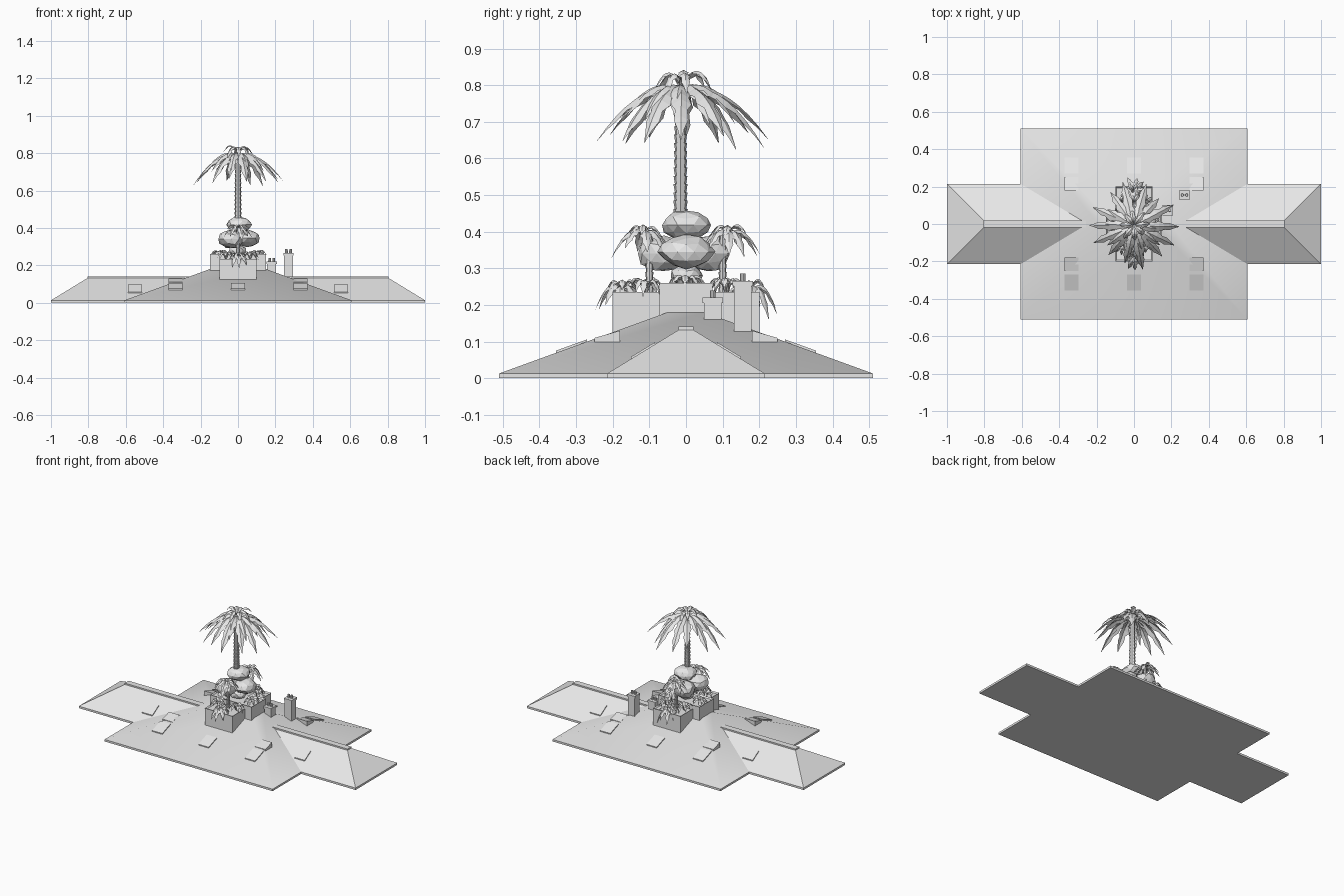
import bpy, bmesh, math, random
from mathutils import Vector

if "Cube" in bpy.data.objects:
    bpy.data.objects.remove(bpy.data.objects["Cube"])

random.seed(7)
grey = bpy.data.materials.new("light grey")
grey.diffuse_color = (0.8, 0.8, 0.8, 1)
grey.use_nodes = True
grey.node_tree.nodes["Principled BSDF"].inputs["Base Color"].default_value = grey.diffuse_color


def finish(bm, name, recalc=True):
    if recalc:
        bmesh.ops.recalc_face_normals(bm, faces=bm.faces)
    me = bpy.data.meshes.new(name)
    bm.to_mesh(me)
    bm.free()
    me.materials.append(grey)
    ob = bpy.data.objects.new(name, me)
    bpy.context.collection.objects.link(ob)
    return ob


def loft(name, rings):
    """Stack of rectangles (half x, half y, z) joined into a closed solid."""
    bm = bmesh.new()
    loops = [[bm.verts.new((sx * hx, sy * hy, z)) for sx, sy in ((-1, -1), (1, -1), (1, 1), (-1, 1))]
             for hx, hy, z in rings]
    for a, b in zip(loops, loops[1:]):
        for i in range(4):
            bm.faces.new((a[i], a[(i + 1) % 4], b[(i + 1) % 4], b[i]))
    bm.faces.new(loops[0])
    bm.faces.new(loops[-1])
    return finish(bm, name)


def add_box(bm, x0, x1, y0, y1, z0, z1):
    vs = bmesh.ops.create_cube(bm, size=1)["verts"]
    for v in vs:
        v.co = Vector(((x0 + x1) / 2 + v.co.x * (x1 - x0), (y0 + y1) / 2 + v.co.y * (y1 - y0),
                       (z0 + z1) / 2 + v.co.z * (z1 - z0)))
    return vs


# Roofs: low central hip plus a long cross wing with a ridge cap
main = loft("main_roof", [(0.607, 0.51, 0), (0.607, 0.51, 0.013), (0.15, 0.05, 0.18)])
bpy.context.view_layer.objects.active = main
main.select_set(True)
bpy.ops.object.shade_smooth_by_angle(angle=math.radians(40))
loft("wing_roof", [(1, 0.215, 0), (1, 0.215, 0.013), (0.805, 0.02, 0.132)])
loft("ridge_cap", [(0.805, 0.02, 0.128), (0.805, 0.02, 0.141)])


# Roof windows: thin plates lying on the slopes
def roof_window(name, x, ya, yb, height, w, side):
    bm = bmesh.new()
    vs = add_box(bm, x - w, x + w, ya, yb, 0, 0.006)
    for v in vs:
        v.co.z += height(v.co.y)
        v.co.y *= side
    finish(bm, name)


def main_height(y):
    return 0.013 + (0.51 - y) * 0.363


def wing_height(y):
    return 0.013 + (0.215 - y) * 0.61


for side in (-1, 1):
    for x in (-0.335, 0, 0.335):
        roof_window("roof_window", x, 0.27, 0.355, main_height, 0.037, side)
    for x in (-0.55, 0.55):
        roof_window("wing_window", x, 0.085, 0.15, wing_height, 0.037, side)
    # small dormers close to the hips
    for x in (-0.335, 0.335):
        bm = bmesh.new()
        add_box(bm, x - 0.037, x + 0.037, min(side * .18, side * .25), max(side * .18, side * .25), 0.06, 0.13)
        for v in bm.verts:
            if v.co.z > 0.1 and abs(v.co.y) > 0.2:
                v.co.z = 0.11
        finish(bm, "small_dormer")


# Planters: boxes with a recessed soil surface
def planter(name, hx, hy, z0, z1):
    bm = bmesh.new()
    add_box(bm, -hx, hx, -hy, hy, z0, z1)
    bm.normal_update()
    top = [f for f in bm.faces if f.normal.z > 0.9]
    bmesh.ops.inset_region(bm, faces=top, thickness=0.01)
    for v in top[0].verts:
        v.co.z -= 0.008
    finish(bm, name)


planter("long_planter", 0.1, 0.2, 0.1, 0.235)
planter("middle_planter", 0.15, 0.073, 0.13, 0.26)


# Chimneys with cap and two pots
def chimney(name, x, y, h, z0, z1):
    bm = bmesh.new()
    add_box(bm, x - h, x + h, y - h, y + h, z0, z1 - 0.012)
    add_box(bm, x - h - 0.004, x + h + 0.004, y - h - 0.004, y + h + 0.004, z1 - 0.014, z1)
    for dx in (-0.011, 0.011):
        pot = bmesh.ops.create_cone(bm, cap_ends=True, segments=10, radius1=0.008, radius2=0.007, depth=0.02)
        bmesh.ops.translate(bm, verts=pot["verts"], vec=(x + dx, y, z1 + 0.01))
    finish(bm, name)


chimney("tall_chimney", 0.27, 0.155, 0.024, 0.1, 0.266)
chimney("short_chimney", 0.18, 0.073, 0.024, 0.12, 0.22)


# Boulders: faceted, irregular
def boulder(x, y, z, rx, ry, rz):
    bm = bmesh.new()
    bmesh.ops.create_icosphere(bm, subdivisions=2, radius=1)
    for v in bm.verts:
        k = random.uniform(0.88, 1.06)
        v.co = Vector((x + v.co.x * rx * k, y + v.co.y * ry * k, z + v.co.z * rz * k))
    finish(bm, "boulder")


boulder(0.005, 0.0, 0.418, 0.072, 0.072, 0.044)
boulder(0.05, 0.0, 0.345, 0.07, 0.076, 0.047)
boulder(-0.035, -0.06, 0.34, 0.07, 0.075, 0.052)
boulder(-0.03, 0.06, 0.34, 0.065, 0.068, 0.052)
boulder(0, 0, 0.28, 0.05, 0.045, 0.03)


# Trunks: stacked flared rings
def trunk(name, x, y, z0, z1, r, n, sides=8):
    bm = bmesh.new()
    h = (z1 - z0) / n
    for i in range(n):
        k = r * (1 - 0.2 * i / n)
        ring = bmesh.ops.create_cone(bm, cap_ends=True, segments=sides, radius1=k * 0.8, radius2=k, depth=h)
        bmesh.ops.translate(bm, verts=ring["verts"], vec=(x, y, z0 + (i + 0.5) * h))
    finish(bm, name)


# Fronds: arched strips with a centre fold and jagged edges
def add_frond(bm, base, ang, reach, up, drop, width):
    d = Vector((math.cos(ang), math.sin(ang), 0))
    s = Vector((-d.y, d.x, 0))
    n, rows = 9, []
    for i in range(n + 1):
        t = i / n
        mid = Vector(base) + d * reach * t + Vector((0, 0, up * t - drop * t * t))
        w = width * (0.25 + 3.2 * t * (1 - t) ** 1.2) * (1 if i % 2 else 0.68) if i < n else 0.001
        fold = Vector((0, 0, -0.55 * w))
        rows.append([bm.verts.new(p) for p in (mid - s * w + fold, mid, mid + s * w + fold)])
    for a, b in zip(rows, rows[1:]):
        for j in (0, 1):
            bm.faces.new((a[j], b[j], b[j + 1], a[j + 1]))


def crown(name, base, tiers):
    bm = bmesh.new()
    for count, reach, up, drop, width in tiers:
        for i in range(count):
            k = random.uniform(0.85, 1.08)
            add_frond(bm, base, math.tau * (i + random.uniform(-0.2, 0.2)) / count,
                      reach * k, up, drop * random.uniform(0.9, 1.15), width)
    finish(bm, name, recalc=False)


# Tall palm
trunk("tall_palm_trunk", 0, -0.015, 0.44, 0.8, 0.02, 16)
crown("tall_palm_crown", (0, -0.01, 0.79),
      [(14, 0.225, 0.06, 0.2, 0.03), (10, 0.17, 0.09, 0.17, 0.027), (8, 0.09, 0.19, 0.19, 0.018)])

for side in (-1, 1):
    # small palms beside the boulders
    trunk("small_palm_trunk", 0, side * 0.1, 0.225, 0.4, 0.012, 8)
    crown("small_palm_crown", (0, side * 0.115, 0.395),
          [(9, 0.085, 0.07, 0.12, 0.018), (6, 0.06, 0.1, 0.11, 0.014)])
    # overhanging bushes at the planter ends
    crown("end_bush", (0, side * 0.175, 0.235),
          [(9, 0.075, 0.11, 0.16, 0.017), (6, 0.045, 0.13, 0.13, 0.013)])
    # low plants on the middle planter and at the corners
    crown("side_bush", (side * 0.1, 0, 0.255), [(9, 0.055, 0.11, 0.12, 0.014)])
    for x in (-0.065, 0.065):
        crown("corner_bush", (x, side * 0.11, 0.23), [(8, 0.05, 0.16, 0.15, 0.013)])
